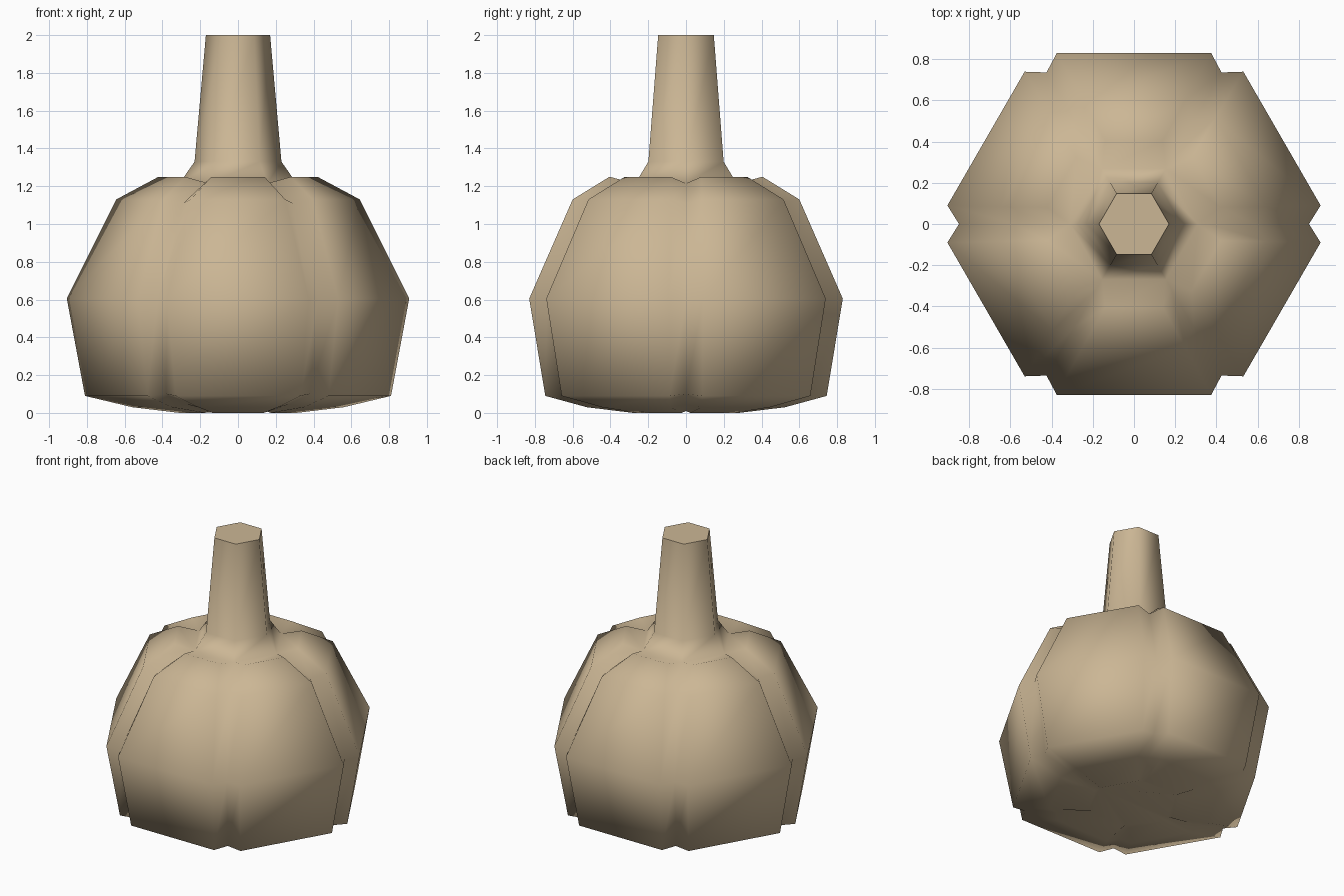
import bpy, bmesh, math
from mathutils import Matrix, Vector

if "Cube" in bpy.data.objects:
    bpy.data.objects.remove(bpy.data.objects["Cube"])

tan = bpy.data.materials.new("warm tan")
tan.diffuse_color = (0.60, 0.47, 0.30, 1)
tan.use_nodes = True
tan.node_tree.nodes["Principled BSDF"].inputs["Base Color"].default_value = tan.diffuse_color

# Rings, bottom to top: lobe distance, lobe half width, lobe z, groove radius, groove z
rings = [
    (0.28, 0.135, 0.00, 0.29, 0.01),
    (0.525, 0.21, 0.03, 0.54, 0.045),
    (0.745, 0.33, 0.09, 0.76, 0.10),
    (0.83, 0.375, 0.605, 0.85, 0.605),
    (0.60, 0.25, 1.13, 0.58, 1.11),
    (0.405, 0.14, 1.25, 0.36, 1.20),
]
# Stem: plain hexagons (corner radius, z) that grow out of the dip between the lobes
for r, z in [(0.31, 1.215), (0.23, 1.33), (0.17, 2.0)]:
    rings.append((r * math.cos(math.pi / 6), r / 2, z, r, z))

bm = bmesh.new()
loops = []
for dist, half, z, groove_r, groove_z in rings:
    loop = []
    for k in range(6):
        turn = Matrix.Rotation(math.radians(30 + 60 * k), 3, 'Z')
        a = math.radians(30)
        for p in ((dist, -half, z), (dist, half, z),
                  (groove_r * math.cos(a), groove_r * math.sin(a), groove_z)):
            loop.append(bm.verts.new(turn @ Vector(p)))
    loops.append(loop)

# Skin the rings and cap both ends
for lo, hi in zip(loops, loops[1:]):
    for i in range(18):
        j = (i + 1) % 18
        bm.faces.new((lo[i], lo[j], hi[j], hi[i]))
bm.faces.new(loops[0][::-1])
bm.faces.new(loops[-1])

# Collapse the coincident stem corners so the stem has six sides
bmesh.ops.remove_doubles(bm, verts=bm.verts[:], dist=0.001)
bmesh.ops.recalc_face_normals(bm, faces=bm.faces[:])

mesh = bpy.data.meshes.new("pumpkin_with_stem")
bm.to_mesh(mesh)
bm.free()
mesh.materials.append(tan)
for poly in mesh.polygons:
    poly.use_smooth = True
mesh.set_sharp_from_angle(angle=math.radians(80))  # keeps the stem end crisp
obj = bpy.data.objects.new("pumpkin_with_stem", mesh)
bpy.context.collection.objects.link(obj)
